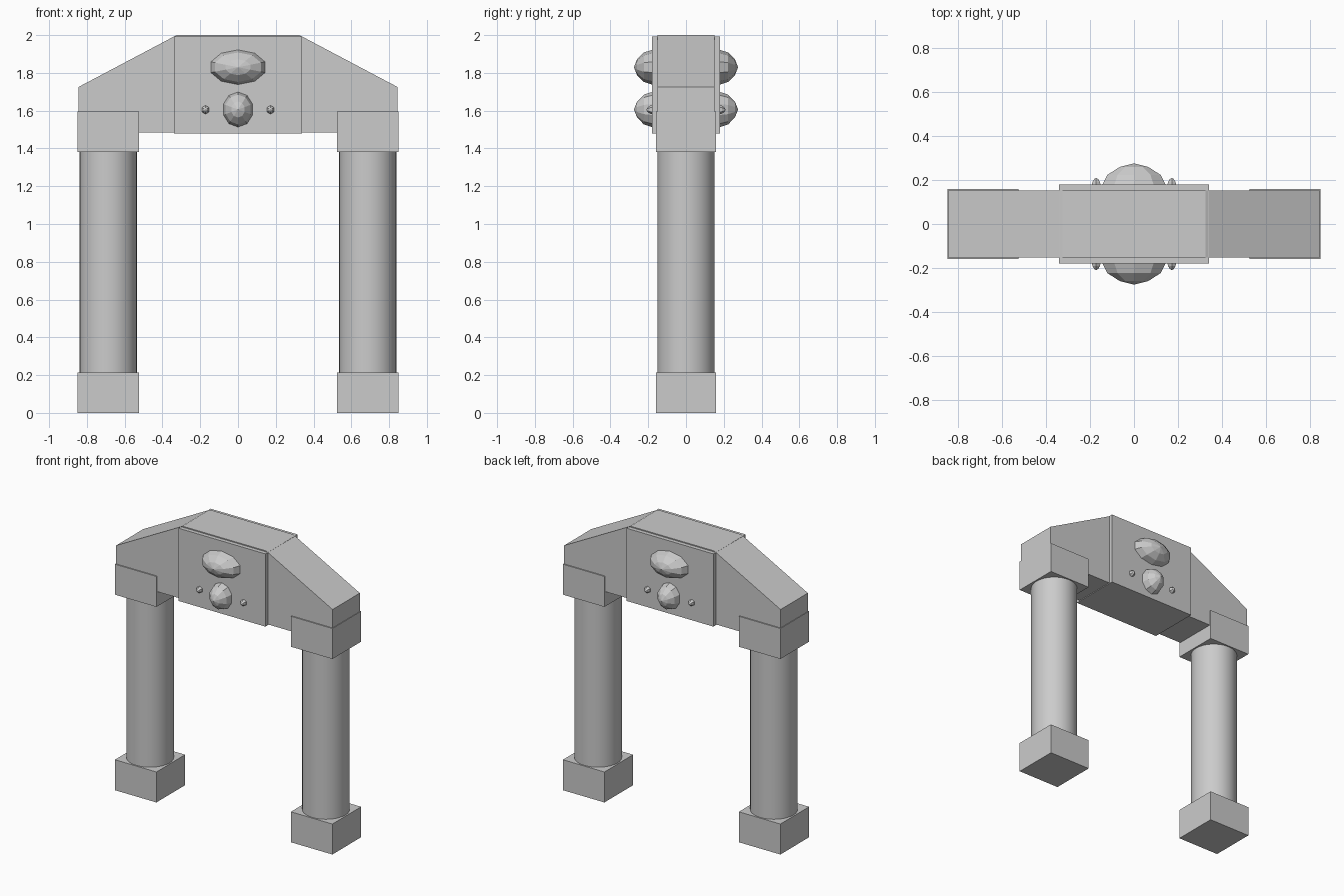
import bpy, bmesh
from math import sin, cos, pi

if "Cube" in bpy.data.objects:
    bpy.data.objects.remove(bpy.data.objects["Cube"])


def make_object(name, bm):
    bmesh.ops.recalc_face_normals(bm, faces=bm.faces)
    mesh = bpy.data.meshes.new(name)
    bm.to_mesh(mesh)
    bm.free()
    obj = bpy.data.objects.new(name, mesh)
    bpy.context.collection.objects.link(obj)
    return obj


def prism(name, profile, depth):
    """Extrude an x/z outline symmetrically through y."""
    bm = bmesh.new()
    face = bm.faces.new([bm.verts.new((x, -depth, z)) for x, z in profile])
    ext = bmesh.ops.extrude_face_region(bm, geom=[face])
    moved = [v for v in ext["geom"] if isinstance(v, bmesh.types.BMVert)]
    bmesh.ops.translate(bm, vec=(0, 2 * depth, 0), verts=moved)
    return make_object(name, bm)


def box(name, x0, x1, z0, z1, depth):
    return prism(name, [(x0, z0), (x1, z0), (x1, z1), (x0, z1)], depth)


def boss(name, x, z, rx, rz, y_base, y_tip, side, sides=10):
    """Faceted dome bulging out of the front (side -1) or back (side 1)."""
    bm = bmesh.new()
    rings = []
    for scale, t in ((1, 0), (0.82, 0.5), (0.44, 0.84)):
        y = side * (y_base + t * (y_tip - y_base))
        rings.append([bm.verts.new((x + rx * scale * sin(2 * pi * i / sides), y,
                                    z + rz * scale * cos(2 * pi * i / sides)))
                      for i in range(sides)])
    tip = bm.verts.new((x, side * y_tip, z))
    bm.faces.new(rings[0])
    for i in range(sides):
        j = (i + 1) % sides
        for a, b in zip(rings, rings[1:]):
            bm.faces.new((a[i], a[j], b[j], b[i]))
        bm.faces.new((rings[-1][i], rings[-1][j], tip))
    return make_object(name, bm)


# Pillars: square foot, round shaft, square capital
for side, label in ((-1, "left"), (1, "right")):
    cx = side * 0.687
    box(label + "_foot", cx - 0.162, cx + 0.162, 0, 0.215, 0.16)
    box(label + "_capital", cx - 0.162, cx + 0.162, 1.38, 1.595, 0.16)
    bpy.ops.mesh.primitive_cylinder_add(vertices=32, radius=0.152, depth=1.19,
                                        location=(cx, 0, 0.797))
    shaft = bpy.context.object
    shaft.name = label + "_shaft"
    bpy.ops.object.shade_smooth_by_angle()

# Lintel with sloping shoulders
prism("lintel", [(-0.845, 1.485), (0.845, 1.485), (0.845, 1.725),
                 (0.325, 2.0), (-0.325, 2.0), (-0.845, 1.725)], 0.152)

# Thicker centre block
box("centre_block", -0.34, 0.34, 1.48, 1.993, 0.18)

# Rounded ornaments on both faces
for side, label in ((-1, "front"), (1, "back")):
    boss(label + "_upper_boss", 0, 1.83, 0.156, 0.095, 0.17, 0.276, side)
    boss(label + "_lower_boss", 0, 1.606, 0.084, 0.096, 0.17, 0.276, side)
    for sx in (-1, 1):
        boss(label + "_stud", sx * 0.172, 1.605, 0.024, 0.025, 0.173, 0.21, side, 6)
